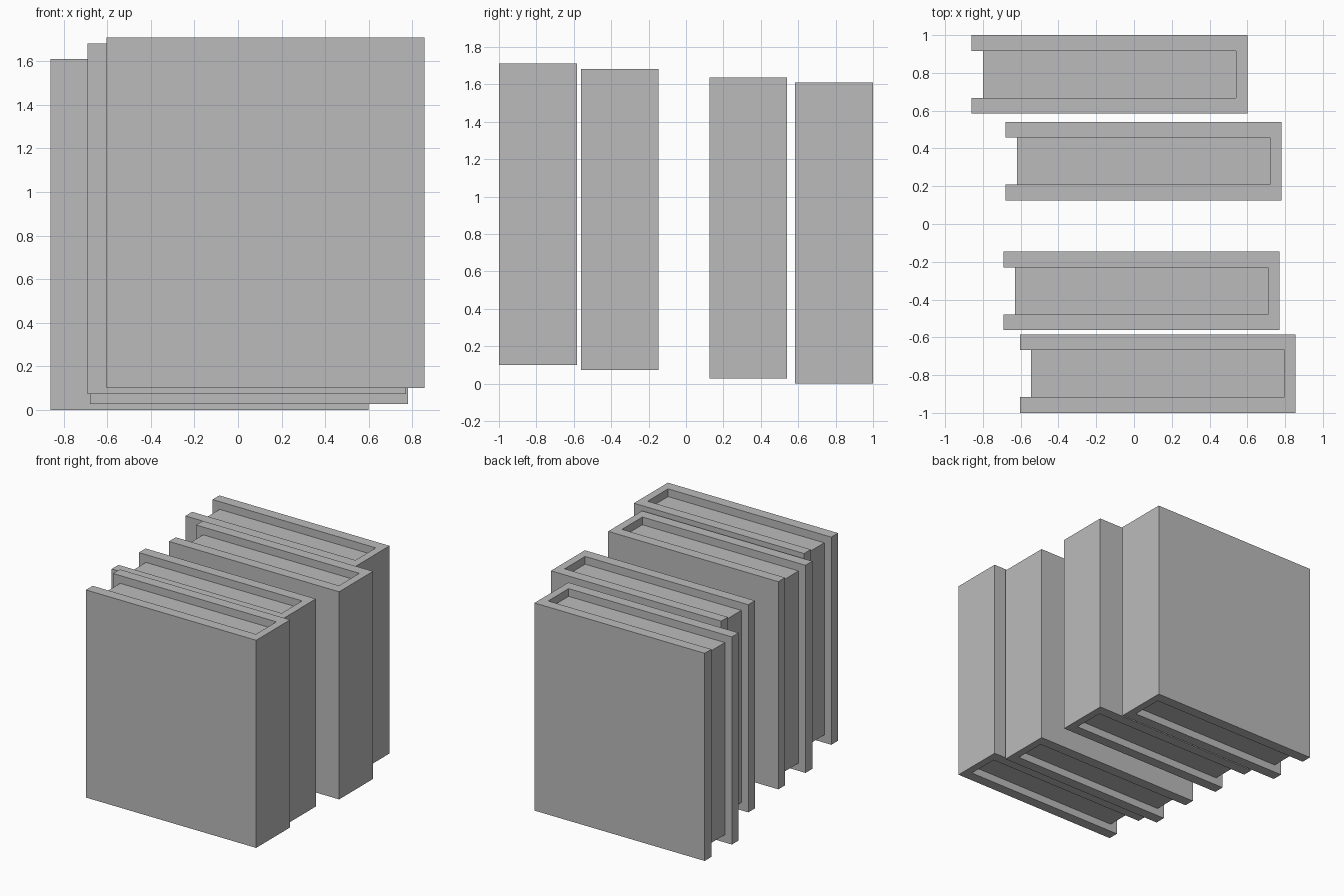
import bpy
import bmesh

cube = bpy.data.objects.get("Cube")
if cube:
    bpy.data.objects.remove(cube, do_unlink=True)

LENGTH, WIDTH, HEIGHT = 1.46, 0.416, 1.61
BOARD, SPINE, INSET = 0.083, 0.06, 0.06

grey = bpy.data.materials.new("plain grey")
grey.use_nodes = True
colour = (0.5, 0.5, 0.5, 1)
grey.diffuse_color = colour
grey.node_tree.nodes["Principled BSDF"].inputs["Base Color"].default_value = colour


def prism(name, outline, height, location):
    """Extrude a flat outline upward into a solid."""
    bm = bmesh.new()
    face = bm.faces.new([bm.verts.new((x, y, 0)) for x, y in outline])
    grown = bmesh.ops.extrude_face_region(bm, geom=[face])
    verts = [v for v in grown["geom"] if isinstance(v, bmesh.types.BMVert)]
    bmesh.ops.translate(bm, verts=verts, vec=(0, 0, height))
    bmesh.ops.recalc_face_normals(bm, faces=bm.faces)
    mesh = bpy.data.meshes.new(name)
    bm.to_mesh(mesh)
    bm.free()
    mesh.materials.append(grey)
    obj = bpy.data.objects.new(name, mesh)
    obj.location = location
    bpy.context.collection.objects.link(obj)
    return obj


def book(label, x, y, z):
    """A U-shaped cover with its spine at +x, around a recessed page block."""
    hx, hy = LENGTH / 2, WIDTH / 2
    inner_x, inner_y = hx - SPINE, hy - BOARD
    cover = [(-hx, -hy), (hx, -hy), (hx, hy), (-hx, hy),
             (-hx, inner_y), (inner_x, inner_y),
             (inner_x, -inner_y), (-hx, -inner_y)]
    prism(label + "_book_cover", cover, HEIGHT, (x, y, z))

    # Page block, set in from the open edges
    fore_edge = -hx + INSET
    pages = [(fore_edge, -inner_y), (inner_x, -inner_y),
             (inner_x, inner_y), (fore_edge, inner_y)]
    prism(label + "_book_pages", pages, HEIGHT - 2 * INSET, (x, y, z + INSET))


# Four books in a loose row
book("front", 0.126, -0.792, 0.10)
book("second", 0.04, -0.354, 0.072)
book("third", 0.05, 0.333, 0.026)
book("back", -0.13, 0.792, 0.0)
